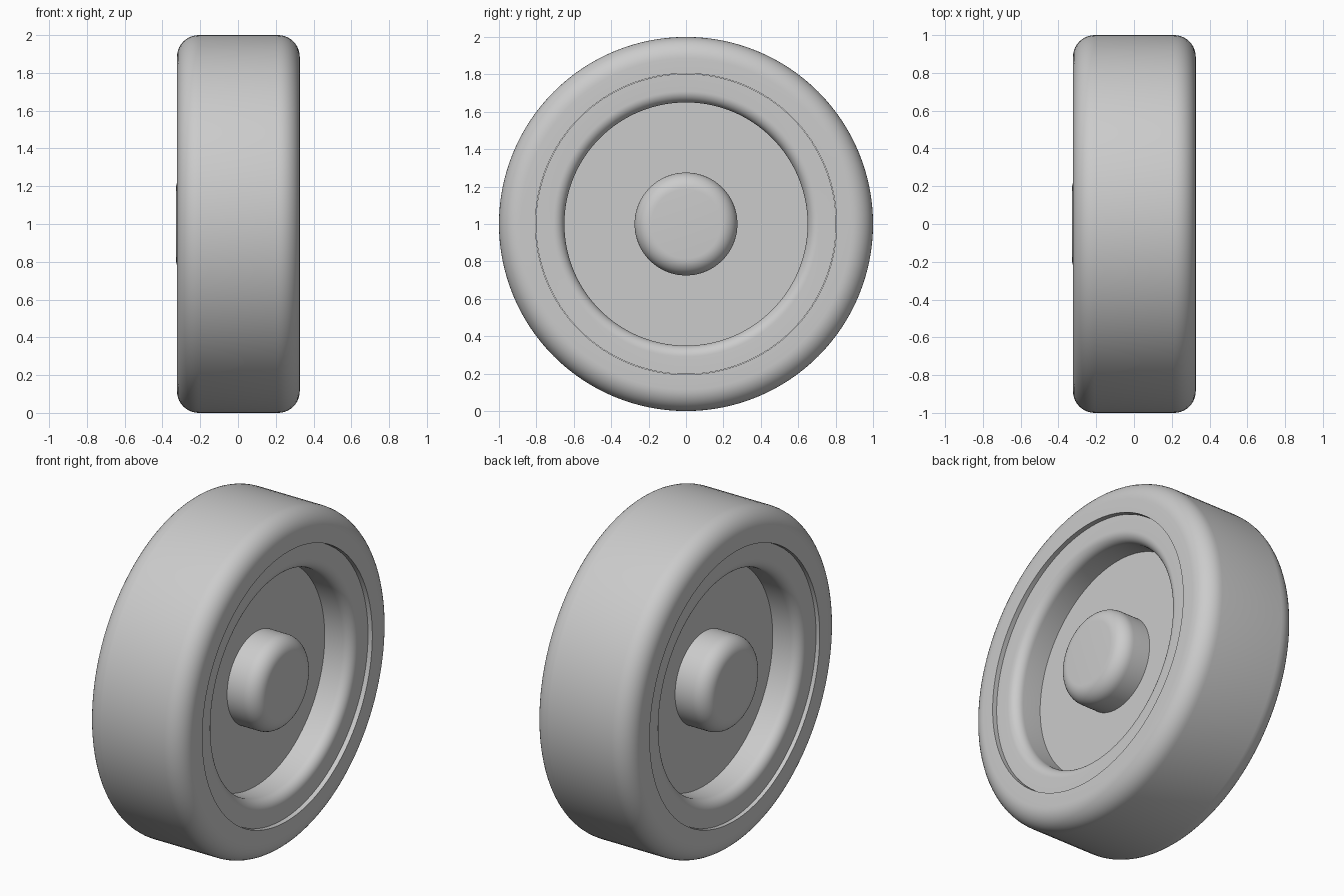
import bpy, bmesh
from math import sin, cos, pi, radians

if "Cube" in bpy.data.objects:
    bpy.data.objects.remove(bpy.data.objects["Cube"])

SEG = 128


def arc(cx, cr, rad, a0, a1, n=10):
    """Arc of (x, radius) profile points; angles in degrees."""
    return [(cx + rad * cos(radians(a0 + (a1 - a0) * i / n)),
             cr + rad * sin(radians(a0 + (a1 - a0) * i / n))) for i in range(n + 1)]


def lathe(name, profile, closed=False):
    """Spin an (x, radius) profile around the wheel axle at z = 1."""
    bm = bmesh.new()
    rings = []
    for x, r in profile:
        if r < 1e-6:
            rings.append([bm.verts.new((x, 0, 1))] * SEG)
        else:
            rings.append([bm.verts.new((x, r * sin(2 * pi * k / SEG), 1 + r * cos(2 * pi * k / SEG)))
                          for k in range(SEG)])
    pairs = list(zip(rings, rings[1:]))
    if closed:
        pairs.append((rings[-1], rings[0]))
    for a, b in pairs:
        for k in range(SEG):
            m = (k + 1) % SEG
            bm.faces.new(list(dict.fromkeys((a[k], a[m], b[m], b[k]))))
    bmesh.ops.recalc_face_normals(bm, faces=bm.faces)
    mesh = bpy.data.meshes.new(name)
    bm.to_mesh(mesh)
    bm.free()
    ob = bpy.data.objects.new(name, mesh)
    bpy.context.collection.objects.link(ob)
    bpy.ops.object.select_all(action='DESELECT')
    ob.select_set(True)
    bpy.context.view_layer.objects.active = ob
    bpy.ops.object.shade_smooth_by_angle(angle=radians(30))
    return ob


def mirrored(half):
    """Complete a right-hand half profile with its left-hand mirror."""
    return half + [(-x, r) for x, r in reversed(half)]


# Tyre: wide band with rounded shoulders and a sharp inner edge
tyre = lathe("tyre", mirrored([(0.325, 0.805)] + arc(0.21, 0.885, 0.115, 0, 90)), closed=True)
tyre.location.x = 0.002

# Rim: slightly recessed ring with a rounded lip dropping to the centre disc
lip = arc(0.24, 0.71, 0.06, 0, -90)
lathe("rim", mirrored([(0.12, 0.0), (0.12, 0.65)] + lip[::-1] + [(0.30, 0.803)]))

# Hub: rounded cap on both sides of the disc
cap = arc(0.235, 0.185, 0.09, 0, 90)
hub = lathe("hub", mirrored([(0.325, 0.0)] + cap))
hub.location.x = -0.004
